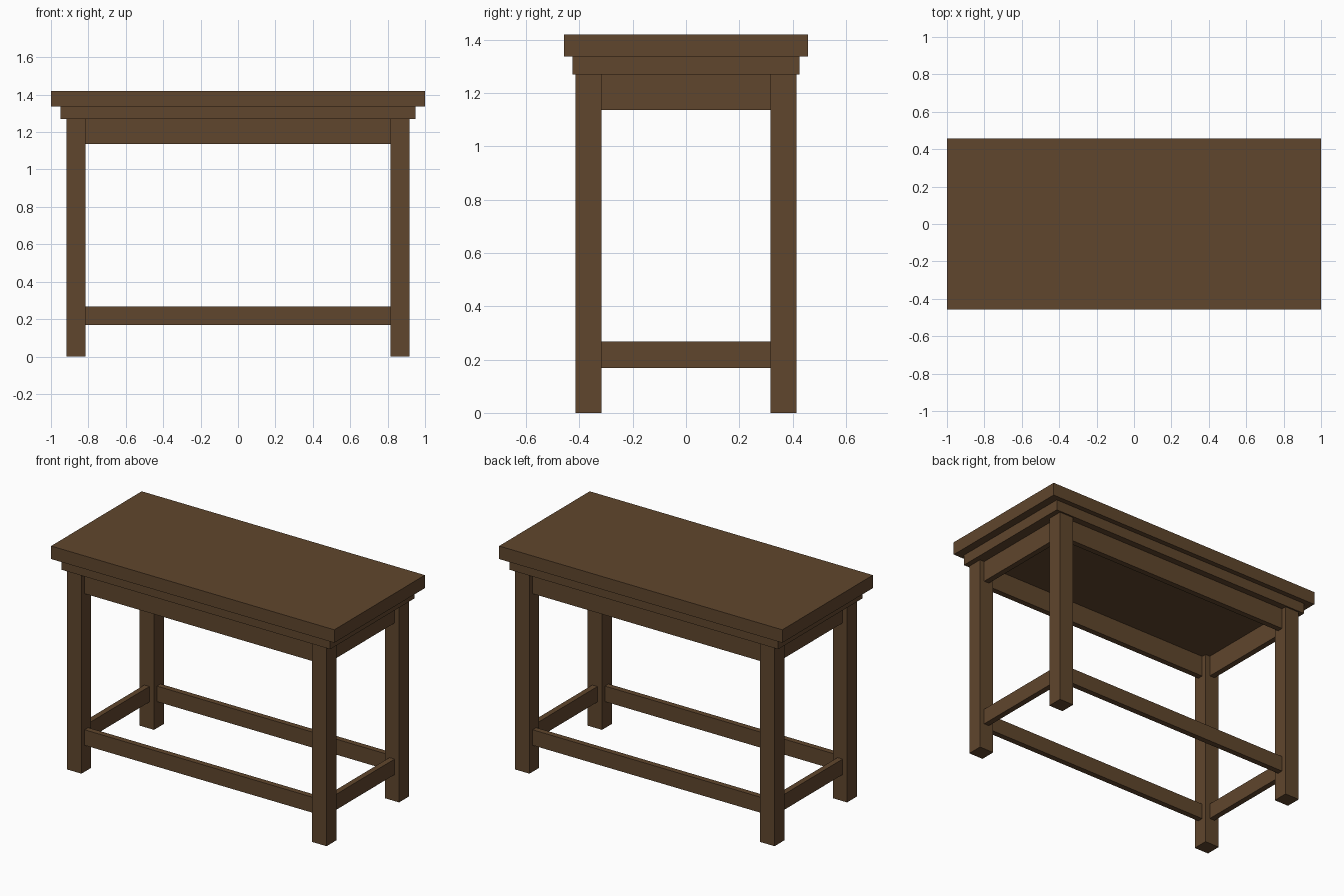
import bpy

if "Cube" in bpy.data.objects:
    bpy.data.objects.remove(bpy.data.objects["Cube"])

wood = bpy.data.materials.new("brown_wood")
wood.diffuse_color = (0.117, 0.061, 0.026, 1.0)
wood.use_nodes = True
wood.node_tree.nodes["Principled BSDF"].inputs["Base Color"].default_value = wood.diffuse_color

def box(name, x0, x1, y0, y1, z0, z1):
    """Axis-aligned board between the given limits."""
    bpy.ops.mesh.primitive_cube_add(size=1)
    ob = bpy.context.object
    ob.name = name
    size = (x1 - x0, y1 - y0, z1 - z0)
    mid = ((x0 + x1) / 2, (y0 + y1) / 2, (z0 + z1) / 2)
    for v in ob.data.vertices:
        v.co = [v.co[i] * size[i] + mid[i] for i in range(3)]
    ob.location = (0, 0, 0)
    ob.data.materials.append(wood)
    return ob

LEG_TOP = 1.27
LX0, LX1 = 0.815, 0.916     # leg inner / outer x
LY0, LY1 = 0.317, 0.415     # leg inner / outer y
INSET, THICK = 0.032, 0.036  # rails sit back from the leg faces

# Table top and the smaller slab beneath it
box("table_top", -1, 1, -0.457, 0.457, 1.337, 1.42)
box("under_slab", -0.949, 0.949, -0.425, 0.425, LEG_TOP, 1.337)

# Four square legs
for xn, sx in (("left", -1), ("right", 1)):
    for yn, sy in (("front", -1), ("back", 1)):
        xs = sorted((sx * LX0, sx * LX1))
        ys = sorted((sy * LY0, sy * LY1))
        box(f"{yn}_{xn}_leg", *xs, *ys, 0, LEG_TOP)

# Aprons under the top and stretchers near the floor, on all four sides
for part, z0, z1 in (("apron", 1.137, LEG_TOP), ("stretcher", 0.169, 0.268)):
    for yn, s in (("front", -1), ("back", 1)):
        ys = sorted((s * (LY1 - INSET), s * (LY1 - INSET - THICK)))
        box(f"{yn}_{part}", -LX0, LX0, *ys, z0, z1)
    for xn, s in (("left", -1), ("right", 1)):
        xs = sorted((s * (LX1 - INSET), s * (LX1 - INSET - THICK)))
        box(f"{xn}_{part}", *xs, -LY0, LY0, z0, z1)
